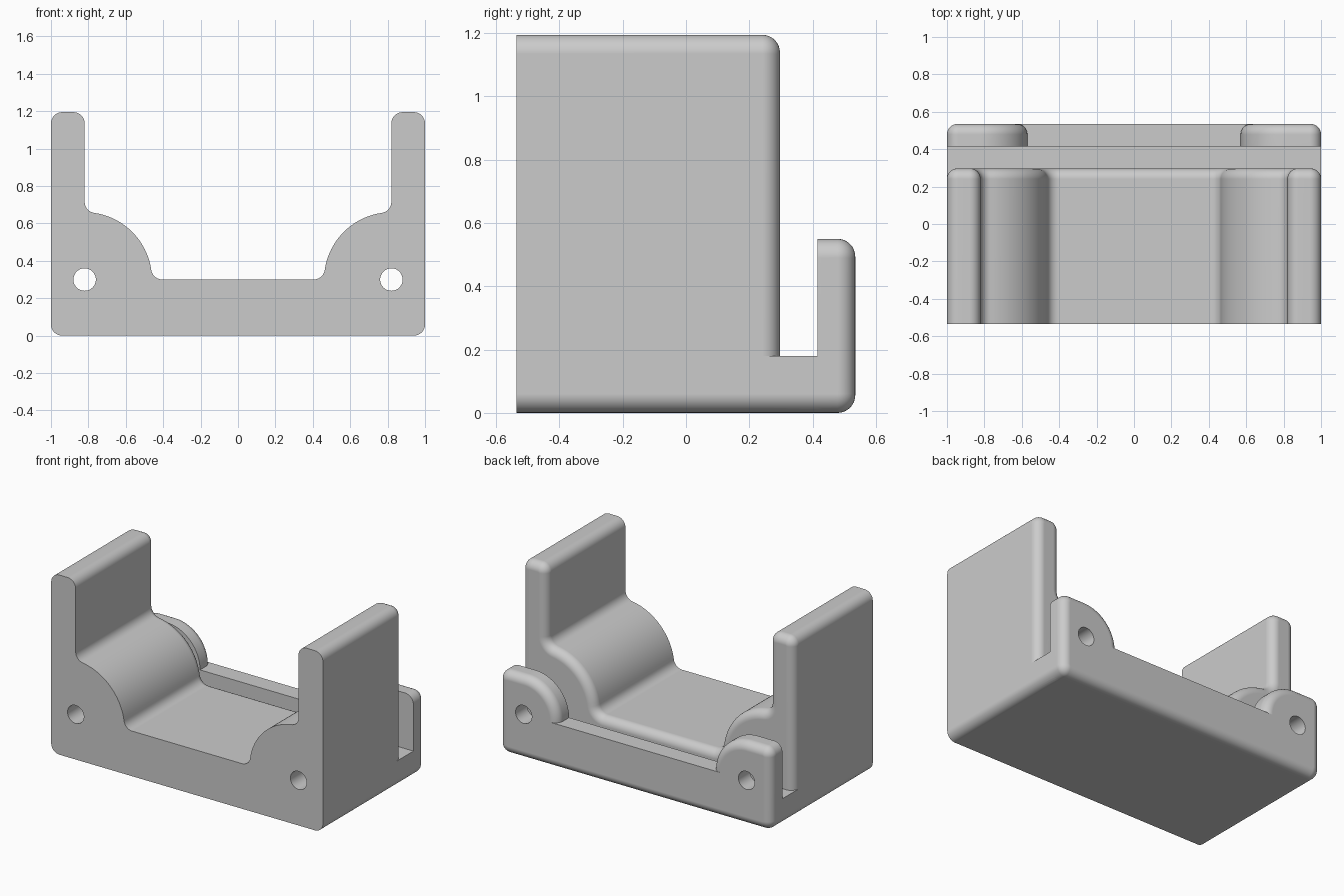
import bpy
import bmesh
from math import sin, cos, asin, degrees, radians, pi, hypot

cube = bpy.data.objects.get("Cube")
if cube:
    bpy.data.objects.remove(cube, do_unlink=True)

grey = bpy.data.materials.new("light grey")
grey.use_nodes = True
COLOUR = (0.6, 0.6, 0.6, 1)
grey.diffuse_color = COLOUR
grey.node_tree.nodes["Principled BSDF"].inputs["Base Color"].default_value = COLOUR

FRONT, BACK = -0.535, 0.535
R = 0.06                    # corner radius of the outlines
ROUND = 0.056               # rounding of the rear edges
HOLE_X, HOLE_Z = 0.82, 0.30


def arc(cx, cz, r, a0, a1, n=8):
    return [(cx + r * cos(radians(a0 + (a1 - a0) * i / n)),
             cz + r * sin(radians(a0 + (a1 - a0) * i / n))) for i in range(n + 1)]


def mirrored(half):
    """Close a +x half outline with its mirror image, dropping doubled points."""
    pts = []
    for p in half + [(-x, z) for x, z in reversed(half)]:
        if not pts or hypot(p[0] - pts[-1][0], p[1] - pts[-1][1]) > 0.002:
            pts.append(p)
    return pts


def inset(pts, d, square):
    """Move every side inward by d, except level sides at height 'square'."""
    sides = []
    for i, (x, z) in enumerate(pts):
        x2, z2 = pts[(i + 1) % len(pts)]
        length = hypot(x2 - x, z2 - z)
        keep = square is not None and abs(z - square) + abs(z2 - square) < 1e-4
        sides.append((-(z2 - z) / length, (x2 - x) / length, 0 if keep else d))
    out = []
    for i, (x, z) in enumerate(pts):
        (ax, az, da), (bx, bz, db) = sides[i - 1], sides[i]
        det = ax * bz - az * bx
        if abs(det) < 1e-3:
            out.append((x + ax * da, z + az * da))
        else:
            out.append((x + (da * bz - db * az) / det, z + (ax * db - bx * da) / det))
    return out


def extrude(name, pts, y0, y1, rounding=0.0, square=None, steps=8):
    """Extrude an outline along y, rounding its rear edge."""
    layers = [(y0, 0.0), (y1 - rounding, 0.0)]
    if rounding:
        for i in range(1, steps + 1):
            a = pi / 2 * i / steps
            layers.append((y1 - rounding * (1 - sin(a)), rounding * (1 - cos(a))))
    bm = bmesh.new()
    rings = [[bm.verts.new((x, y, z)) for x, z in inset(pts, d, square)] for y, d in layers]
    for a, b in zip(rings, rings[1:]):
        for i in range(len(pts)):
            j = (i + 1) % len(pts)
            bm.faces.new((a[i], a[j], b[j], b[i]))
    bm.faces.new(rings[0])
    bm.faces.new(rings[-1])
    bmesh.ops.recalc_face_normals(bm, faces=bm.faces)
    mesh = bpy.data.meshes.new(name)
    bm.to_mesh(mesh)
    bm.free()
    mesh.materials.append(grey)
    ob = bpy.data.objects.new(name, mesh)
    bpy.context.collection.objects.link(ob)
    return ob


def combine(target, other, operation):
    bpy.context.view_layer.objects.active = target
    mod = target.modifiers.new(operation.lower(), 'BOOLEAN')
    mod.operation, mod.solver, mod.object = operation, 'EXACT', other
    bpy.ops.object.modifier_apply(modifier=mod.name)
    bpy.data.objects.remove(other, do_unlink=True)


foot = arc(1 - R, R, R, -90, 0)

# Cradle: tall side walls, quarter-round shoulders and a flat floor
SHOULDER, FLOOR, WALL_IN, TOP = 0.36, 0.30, 0.82, 1.195
reach = ((SHOULDER + R) ** 2 - R ** 2) ** 0.5
tilt = degrees(asin(R / (SHOULDER + R)))
cradle = foot + arc(1 - R, TOP - R, R, 0, 90) + arc(WALL_IN + R, TOP - R, R, 90, 180)
cradle += arc(WALL_IN - R, HOLE_Z + reach, R, 0, tilt - 90)
cradle += arc(HOLE_X, HOLE_Z, SHOULDER, 90 + tilt, 180 - tilt, 24)
cradle += arc(HOLE_X - reach, FLOOR + R, R, -tilt, -90)
body = extrude("cradle_bracket", mirrored(cradle), FRONT, 0.297, ROUND)

# Slot floor joining the cradle to the rear plate
shelf = extrude("slot_floor", mirrored(foot + [(1, 0.18)]), 0.1, 0.45)

# Rear plate: low bar with a rounded ear at each end
ear = foot + arc(1 - R, 0.55 - R, R, 0, 90) + arc(HOLE_X, HOLE_Z, 0.25, 90, 180, 24)
plate = extrude("rear_plate", mirrored(ear), 0.415, BACK, ROUND, square=HOLE_Z)

combine(body, shelf, 'UNION')
combine(body, plate, 'UNION')

# Rod holes through the cradle and both ears
for side in (-1, 1):
    circle = arc(side * HOLE_X, HOLE_Z, 0.06, 0, 352.5, 47)
    combine(body, extrude("hole_cutter", circle, -1, 1), 'DIFFERENCE')

bpy.ops.object.select_all(action='DESELECT')
body.select_set(True)
bpy.context.view_layer.objects.active = body
bpy.ops.object.shade_smooth_by_angle(angle=radians(30))
body.modifiers.new("even_shading", 'WEIGHTED_NORMAL').keep_sharp = True
